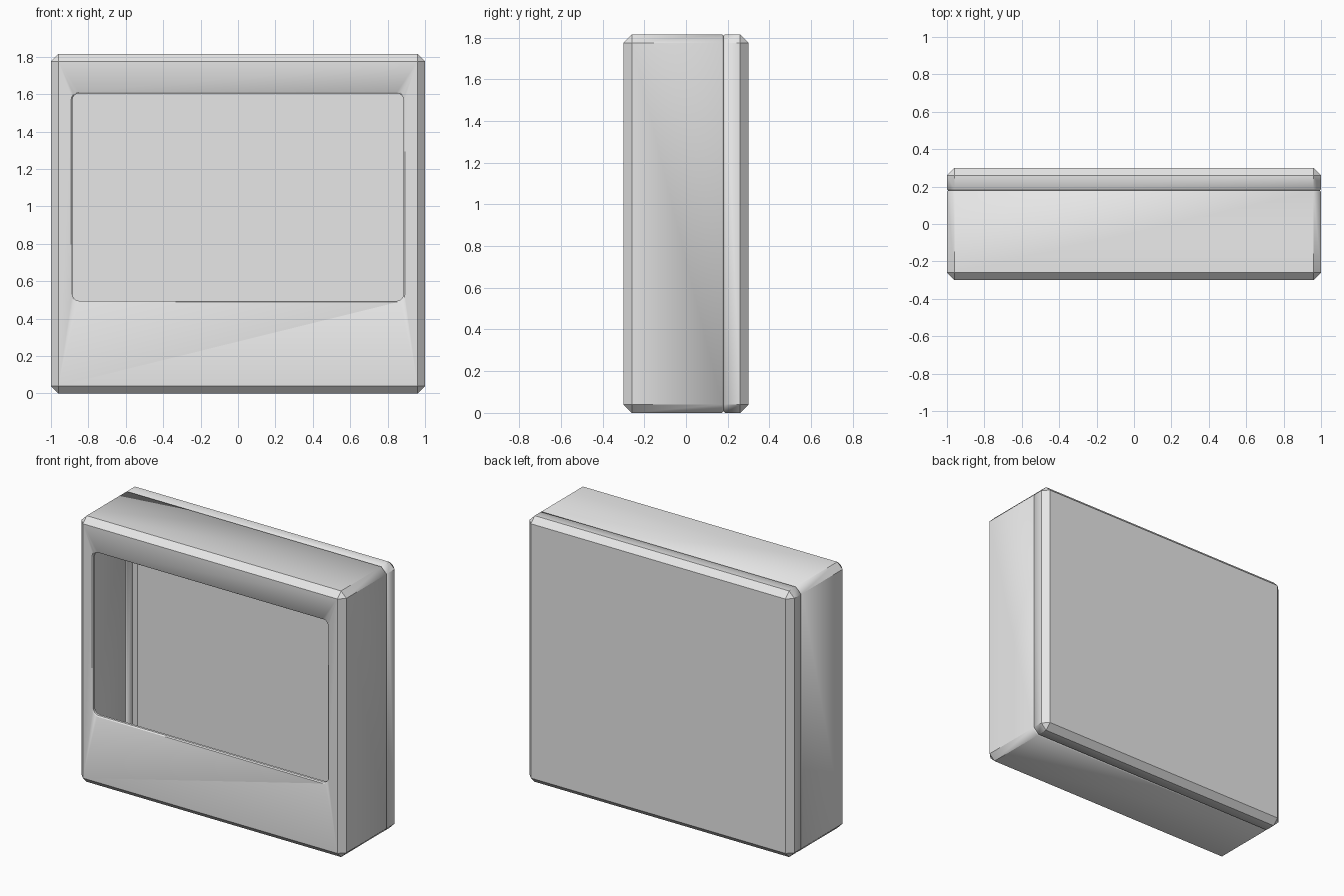
import bpy, bmesh, math
from mathutils import Vector

if "Cube" in bpy.data.objects:
    bpy.data.objects.remove(bpy.data.objects["Cube"])

W, H, D = 2.0, 1.815, 0.6      # overall width, height, depth
SEAM = 0.18                    # parting line between shell and cover
WALL = 0.03

grey = bpy.data.materials.new("light_grey_plastic")
grey.diffuse_color = (0.8, 0.8, 0.8, 1)
grey.use_nodes = True
grey.node_tree.nodes["Principled BSDF"].inputs["Base Color"].default_value = grey.diffuse_color


def add_object(name, bm):
    mesh = bpy.data.meshes.new(name)
    bm.normal_update()
    bm.to_mesh(mesh)
    bm.free()
    obj = bpy.data.objects.new(name, mesh)
    bpy.context.collection.objects.link(obj)
    mesh.materials.append(grey)
    return obj


def half_case(name, keep_front):
    """Chamfered box cut open at the seam; wall thickness by modifier."""
    bm = bmesh.new()
    bmesh.ops.create_cube(bm, size=1)
    for v in bm.verts:
        v.co = Vector((v.co.x * W, v.co.y * D, v.co.z * H + H / 2))
    bmesh.ops.bevel(bm, geom=bm.edges[:], offset=0.04, segments=1,
                    affect='EDGES', profile=0.5)
    bmesh.ops.bisect_plane(bm, geom=bm.verts[:] + bm.edges[:] + bm.faces[:],
                           plane_co=(0, SEAM, 0), plane_no=(0, 1, 0),
                           clear_outer=keep_front, clear_inner=not keep_front)
    obj = add_object(name, bm)
    solid = obj.modifiers.new("wall", 'SOLIDIFY')
    solid.thickness = WALL
    solid.offset = -1
    solid.use_even_offset = True
    return obj


def finish(obj):
    """Soften the rims and shade smooth while keeping edges sharp."""
    bev = obj.modifiers.new("rim_chamfer", 'BEVEL')
    bev.width = 0.007
    bev.segments = 1
    bev.limit_method = 'ANGLE'
    bev.angle_limit = math.radians(70)
    bpy.ops.object.select_all(action='DESELECT')
    obj.select_set(True)
    bpy.context.view_layer.objects.active = obj
    bpy.ops.object.shade_smooth_by_angle(angle=math.radians(30))


# Window cutter: rounded rectangle pushed through the front wall
bm = bmesh.new()
x, z0, z1, r = 0.885, 0.495, 1.605, 0.035
ring = []
corners = [(x - r, z1 - r, 0), (-x + r, z1 - r, 90),
           (-x + r, z0 + r, 180), (x - r, z0 + r, 270)]
for cx, cz, start in corners:
    for i in range(5):
        a = math.radians(start + i * 22.5)
        ring.append(bm.verts.new((cx + r * math.cos(a), -0.4,
                                  cz + r * math.sin(a))))
face = bm.faces.new(ring)
ext = bmesh.ops.extrude_face_region(bm, geom=[face])
bmesh.ops.translate(bm, vec=(0, 0.25, 0),
                    verts=[g for g in ext["geom"]
                           if isinstance(g, bmesh.types.BMVert)])
bmesh.ops.recalc_face_normals(bm, faces=bm.faces[:])
cutter = add_object("window_cutter", bm)
cutter.hide_render = True
cutter.display_type = 'WIRE'

# Front shell with window opening
shell = half_case("front_shell", True)
cut = shell.modifiers.new("window", 'BOOLEAN')
cut.operation = 'DIFFERENCE'
cut.solver = 'EXACT'
cut.object = cutter
finish(shell)

# Dished back cover
finish(half_case("back_cover", False))
